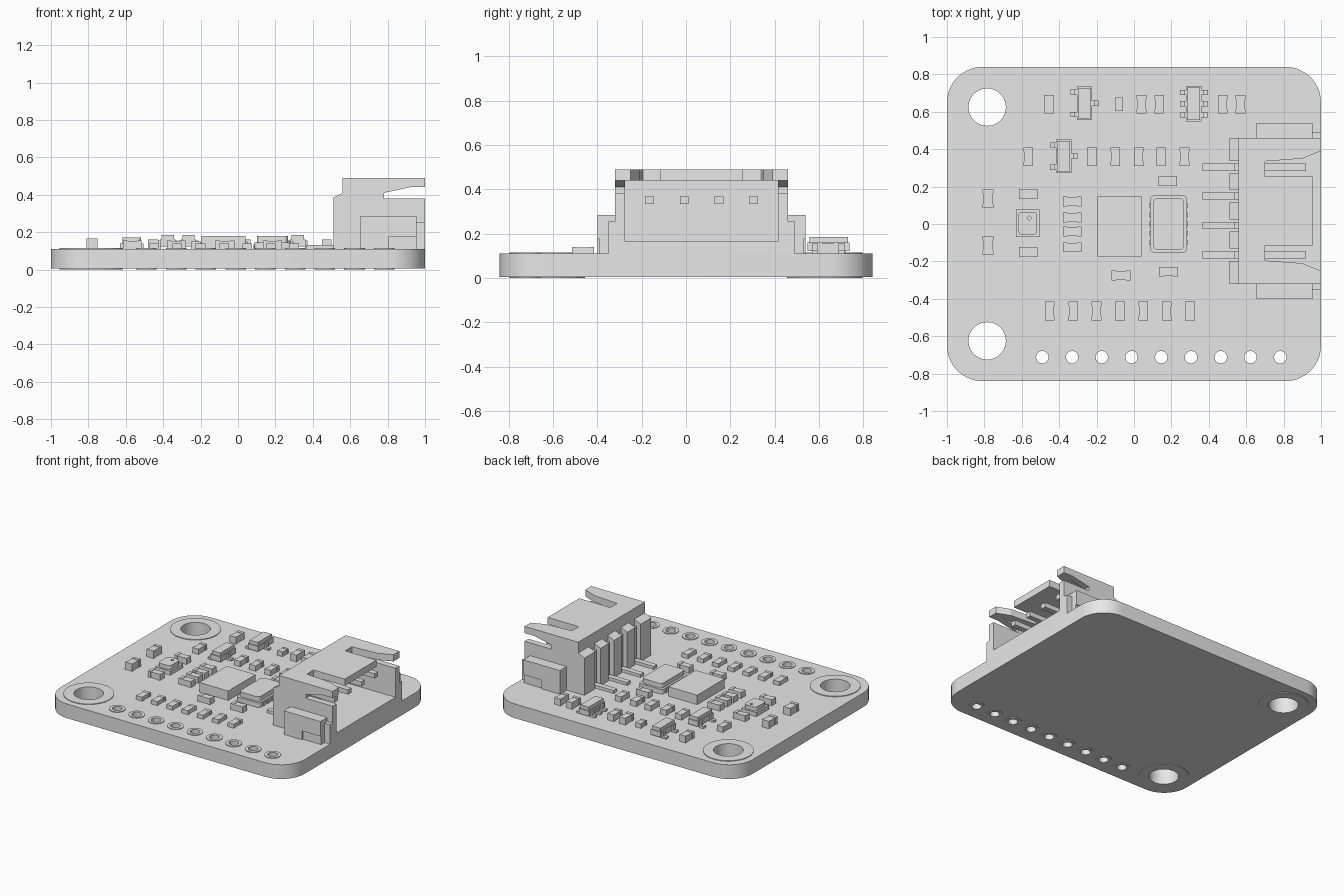
import bpy, bmesh, math
from mathutils import Matrix, Vector

if "Cube" in bpy.data.objects:
    bpy.data.objects.remove(bpy.data.objects["Cube"])

grey = bpy.data.materials.new("light_grey")
grey.use_nodes = True
grey.diffuse_color = (0.8, 0.8, 0.8, 1)
grey.node_tree.nodes["Principled BSDF"].inputs["Base Color"].default_value = (0.8, 0.8, 0.8, 1)

BOTTOM, TOP = 0.005, 0.11      # board faces
MID = 0.07                     # connector centre in y


def add(name, mesh):
    obj = bpy.data.objects.new(name, mesh)
    mesh.materials.clear()
    mesh.materials.append(grey)
    bpy.context.collection.objects.link(obj)
    return obj


def smooth(obj):
    bpy.ops.object.select_all(action='DESELECT')
    obj.select_set(True)
    bpy.context.view_layer.objects.active = obj
    bpy.ops.object.shade_smooth_by_angle(angle=math.radians(35))


def boxes(name, spans):
    """One object from (x0, x1, y0, y1, z0, z1) spans."""
    bm = bmesh.new()
    for x0, x1, y0, y1, z0, z1 in spans:
        mat = Matrix.Translation(((x0 + x1) / 2, (y0 + y1) / 2, (z0 + z1) / 2))
        bmesh.ops.create_cube(bm, size=1, matrix=mat @ Matrix.Diagonal((x1 - x0, y1 - y0, z1 - z0, 1)))
    mesh = bpy.data.meshes.new(name)
    bm.to_mesh(mesh)
    bm.free()
    return add(name, mesh)


def block(x, y, w, d, z0, z1):
    return (x - w / 2, x + w / 2, y - d / 2, y + d / 2, z0, z1)


def prism(name, profile, start, end, axis='z'):
    """Extrude an xy profile along z, or an xz profile along y."""
    place = (lambda a, b, t: (a, b, t)) if axis == 'z' else (lambda a, b, t: (a, t, b))
    bm = bmesh.new()
    face = bm.faces.new([bm.verts.new(place(a, b, start)) for a, b in profile])
    shift = Vector(place(0, 0, end - start))
    made = bmesh.ops.extrude_face_region(bm, geom=[face])
    bmesh.ops.translate(bm, vec=shift, verts=[v for v in made["geom"] if isinstance(v, bmesh.types.BMVert)])
    bmesh.ops.recalc_face_normals(bm, faces=bm.faces)
    mesh = bpy.data.meshes.new(name)
    bm.to_mesh(mesh)
    bm.free()
    return add(name, mesh)


def circle(x, y, r, n=40):
    return [(x + r * math.cos(math.tau * i / n), y + r * math.sin(math.tau * i / n)) for i in range(n)]


def rounded(x, y, w, d, r, n=10):
    pts = []
    for k, (sx, sy) in enumerate([(1, 1), (-1, 1), (-1, -1), (1, -1)]):
        for i in range(n + 1):
            a = math.pi / 2 * (k + i / n)
            pts.append((x + sx * (w / 2 - r) + r * math.cos(a), y + sy * (d / 2 - r) + r * math.sin(a)))
    return pts


def plate(name, loops, z0, z1):
    """Flat plate from an outline and hole loops."""
    curve = bpy.data.curves.new(name, 'CURVE')
    curve.dimensions, curve.fill_mode = '2D', 'BOTH'
    curve.extrude = (z1 - z0) / 2
    for loop in loops:
        spline = curve.splines.new('POLY')
        spline.points.add(len(loop) - 1)
        for p, (x, y) in zip(spline.points, loop):
            p.co = (x, y, 0, 1)
        spline.use_cyclic_u = True
    temp = bpy.data.objects.new(name + "_curve", curve)
    bpy.context.collection.objects.link(temp)
    graph = bpy.context.evaluated_depsgraph_get()
    mesh = bpy.data.meshes.new_from_object(temp.evaluated_get(graph))
    bpy.data.objects.remove(temp)
    bm = bmesh.new()
    bm.from_mesh(mesh)
    bmesh.ops.remove_doubles(bm, verts=bm.verts, dist=0.0001)
    bmesh.ops.translate(bm, vec=(0, 0, (z0 + z1) / 2), verts=bm.verts)
    bmesh.ops.recalc_face_normals(bm, faces=bm.faces)
    bm.to_mesh(mesh)
    bm.free()
    obj = add(name, mesh)
    smooth(obj)
    return obj


# Board, mounting holes and row of header holes, with plated rings
holes = [(-0.785, s * 0.625, 0.1, 0.17) for s in (-1, 1)]
holes += [(-0.49 + 0.159 * i, -0.712, 0.033, 0.055) for i in range(9)]
plate("circuit_board", [rounded(0, 0, 2, 1.68, 0.19)] + [circle(x, y, r) for x, y, r, _ in holes], BOTTOM, TOP)
for x, y, r, outer in holes:
    plate("plated_ring", [circle(x, y, outer), circle(x, y, r)], 0, TOP + 0.005)


# Small two-terminal parts: body with slightly proud end caps
def chip(name, x, y, along_y=True, height=0.05, length=0.1, width=0.052):
    cap = length * 0.23
    spans = []
    for off, size, w, h in [(0, length - 2 * cap, width * 0.9, height * 0.94),
                            (length / 2 - cap / 2, cap, width, height),
                            (cap / 2 - length / 2, cap, width, height)]:
        if along_y:
            spans.append(block(x, y + off, w, size, TOP, TOP + h))
        else:
            spans.append(block(x + off, y, size, w, TOP, TOP + h))
    boxes(name, spans)


for x in (-0.455, 0.04, 0.135, 0.475, 0.57):
    chip("rear_capacitor", x, 0.64, height=0.05)
for x in (-0.565, -0.225, -0.1, 0.025, 0.145, 0.27):
    chip("middle_resistor", x, 0.36, height=0.04)
for i in range(7):
    chip("front_resistor", -0.45 + 0.125 * i, -0.465, height=0.03)
for y in (0.135, -0.115):
    chip("side_capacitor", -0.78, y, height=0.055, width=0.058)
for x, y in [(-0.565, 0.16), (-0.565, -0.15), (-0.33, 0.12), (-0.33, 0.035),
             (-0.33, -0.04), (-0.33, -0.125), (0.18, 0.23), (0.185, -0.255), (-0.07, -0.275)]:
    chip("cross_capacitor", x, y, along_y=False, height=0.045)
chip("diode", -0.08, 0.64, height=0.035, length=0.07, width=0.045)


# Transistors and regulator: bevelled-looking body with bent leads
def leaded(name, x, y, left, right, length=0.18):
    w = 0.082
    boxes(name + "_body", [block(x, y, w, length, TOP + 0.012, TOP + 0.05),
                           block(x, y, w - 0.016, length - 0.016, TOP + 0.05, TOP + 0.075)])
    spans = []
    for side, offsets in ((-1, left), (1, right)):
        for o in offsets:
            spans.append(block(x + side * 0.058, y + o, 0.034, 0.028, TOP, TOP + 0.015))
            spans.append(block(x + side * 0.045, y + o, 0.015, 0.028, TOP, TOP + 0.045))
    boxes(name + "_leads", spans)


leaded("rear_transistor", -0.265, 0.645, (-0.06, 0.06), (0,))
leaded("middle_transistor", -0.375, 0.363, (-0.06, 0.06), (0,))
leaded("regulator", 0.32, 0.643, (-0.06, 0, 0.06), (-0.06, 0, 0.06), 0.19)

# Square sensor with rounded lid and vent hole
boxes("sensor_base", [block(-0.568, 0.004, 0.124, 0.145, TOP, TOP + 0.03)])
plate("sensor_lid", [rounded(-0.568, 0.004, 0.1, 0.12, 0.018, 5), circle(-0.56, 0.032, 0.01, 16)],
      TOP + 0.03, TOP + 0.06)

# Main chip and crystal can
boxes("main_chip", [block(-0.077, -0.013, 0.236, 0.32, TOP, TOP + 0.07)])
plate("crystal_base", [rounded(0.185, 0, 0.195, 0.305, 0.02, 4)], TOP, TOP + 0.035)
plate("crystal_lid", [rounded(0.185, 0, 0.165, 0.275, 0.025, 5)], TOP + 0.035, TOP + 0.07)
boxes("crystal_pads", [block(0.185 + sx * 0.085, i * 0.05, 0.035, 0.025, TOP, TOP + 0.025)
                       for sx in (-1, 1) for i in range(-2, 3)])

# Connector shell: notched side walls, floor, rear wall
wall = [(0.56, TOP), (1, TOP), (1, 0.38), (0.78, 0.38), (0.78, 0.41), (0.92, 0.44), (0.56, 0.44)]
for s in (-1, 1):
    prism("connector_side_wall", wall, MID + s * 0.345, MID + s * 0.39, 'y')
boxes("connector_floor", [(0.56, 1, MID - 0.345, MID + 0.345, TOP, 0.165)])
boxes("connector_rear_wall", [(0.56, 0.61, MID - 0.345, MID + 0.345, 0.165, 0.44)])

# Connector roof with two tapered slots
half = [(0.955, 0.185), (0.7, 0.185), (0.7, 0.265), (0.9, 0.28), (1, 0.32), (1, 0.39), (0.56, 0.39)]
roof = [(x, MID + y) for x, y in half] + [(x, MID - y) for x, y in reversed(half)]
prism("connector_roof", roof, 0.44, 0.49)

# Rear ribs with sloped tops, separated by the contact slots
pins = [MID + 0.156 * (i - 1.5) for i in range(4)]
edges = [MID - 0.39] + [p + s * 0.033 for p in pins for s in (-1, 1)] + [MID + 0.39]
rib = [(0.51, TOP), (0.56, TOP), (0.56, 0.41), (0.51, 0.385)]
for a, b in zip(edges[::2], edges[1::2]):
    prism("connector_rib", rib, a, b, 'y')

# Contacts: board foot, riser and pin inside the shell
for p in pins:
    boxes("contact", [(0.365, 0.56, p - 0.02, p + 0.02, TOP, 0.132),
                      (0.535, 0.56, p - 0.02, p + 0.02, TOP, 0.37),
                      (0.56, 0.92, p - 0.02, p + 0.02, 0.333, 0.368)])

# Side wings and solder tabs
for s in (-1, 1):
    def span(x0, x1, y0, y1, z0, z1):
        a, b = sorted((MID + s * y0, MID + s * y1))
        return (x0, x1, a, b, z0, z1)
    boxes("connector_wing", [span(0.655, 0.805, 0.39, 0.47, TOP, 0.285),
                             span(0.805, 0.955, 0.39, 0.47, 0.175, 0.285)])
    boxes("solder_tab", [span(0.805, 0.955, 0.39, 0.46, TOP, 0.175),
                         span(0.955, 1, 0.39, 0.42, TOP, 0.255)])
